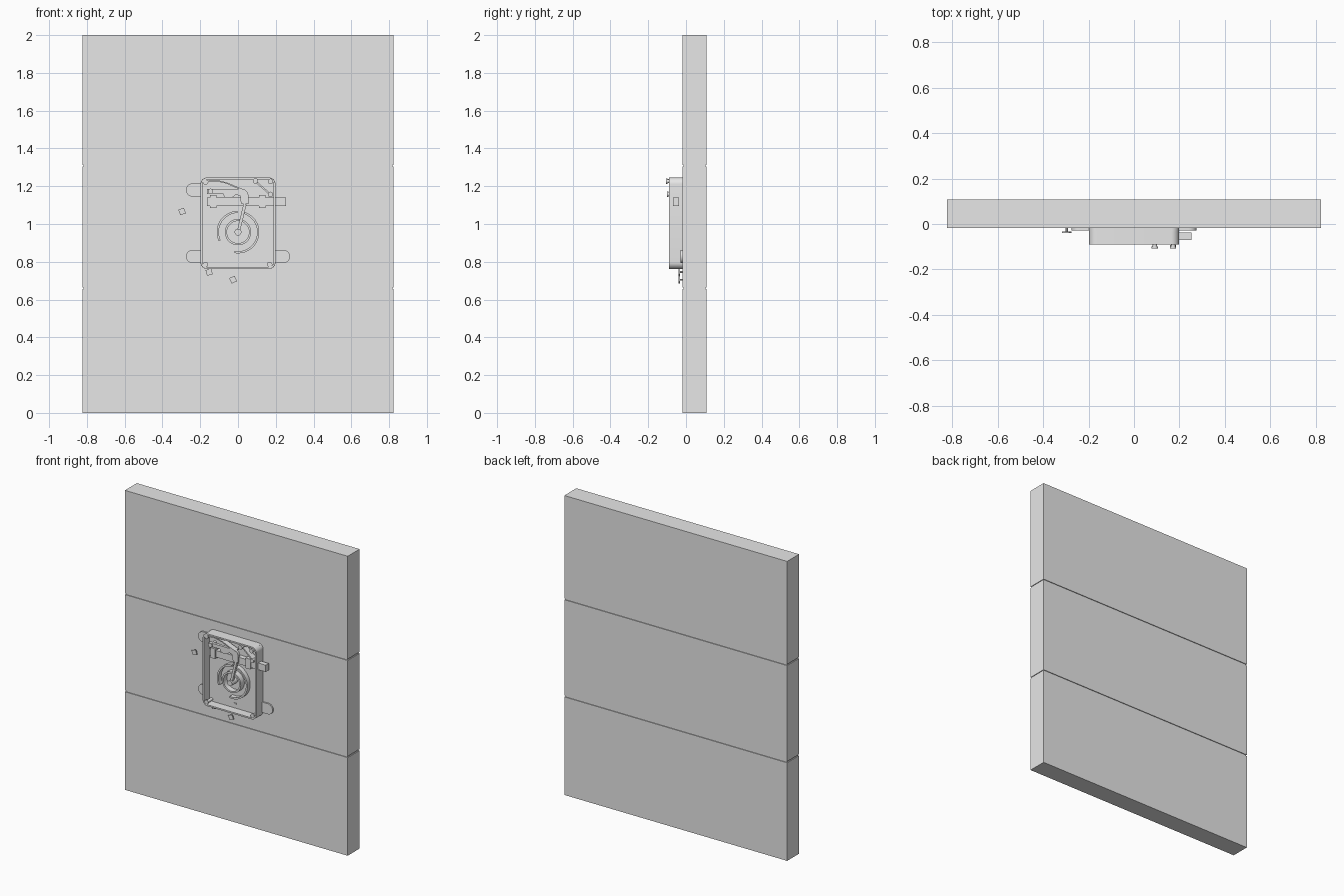
import bpy, bmesh
from math import sin, cos, pi, radians
from mathutils import Vector

cube = bpy.data.objects.get("Cube")
if cube:
    bpy.data.objects.remove(cube, do_unlink=True)

grey = bpy.data.materials.new("plain grey")
grey.use_nodes = True
grey.diffuse_color = (0.8, 0.8, 0.8, 1)
grey.node_tree.nodes["Principled BSDF"].inputs["Base Color"].default_value = (0.8, 0.8, 0.8, 1)


def extrude(name, points, faces, front, back, smooth=False):
    """Extrude flat faces lying in the xz plane from front to back."""
    bm = bmesh.new()
    verts = [bm.verts.new((p[0], front, p[1])) for p in points]
    flat = [bm.faces.new([verts[i] for i in f]) for f in faces]
    out = bmesh.ops.extrude_face_region(bm, geom=flat, use_keep_orig=True)
    moved = [g for g in out["geom"] if isinstance(g, bmesh.types.BMVert)]
    bmesh.ops.translate(bm, verts=moved, vec=(0, back - front, 0))
    bmesh.ops.recalc_face_normals(bm, faces=bm.faces)
    mesh = bpy.data.meshes.new(name)
    bm.to_mesh(mesh)
    bm.free()
    mesh.materials.append(grey)
    ob = bpy.data.objects.new(name, mesh)
    bpy.context.collection.objects.link(ob)
    if smooth:
        bpy.ops.object.select_all(action="DESELECT")
        ob.select_set(True)
        bpy.context.view_layer.objects.active = ob
        bpy.ops.object.shade_smooth_by_angle(angle=radians(35))
    return ob


def prism(name, points, front, back, smooth=False):
    return extrude(name, points, [range(len(points))], front, back, smooth)


def box(name, x0, x1, z0, z1, front, back):
    return prism(name, [(x0, z0), (x1, z0), (x1, z1), (x0, z1)], front, back)


def arc(x, z, r, a0, a1, n):
    return [(x + r * cos(radians(a0 + (a1 - a0) * i / n)),
             z + r * sin(radians(a0 + (a1 - a0) * i / n))) for i in range(n + 1)]


def disc(name, x, z, r, front, back, n=20):
    return prism(name, arc(x, z, r, 0, 360, n)[:-1], front, back, True)


def band(name, path, width, front, back, closed=False):
    """A strip of even width that follows a path."""
    pts = [Vector(p) for p in path]
    n = len(pts)
    left, right = [], []
    for i, p in enumerate(pts):
        a = pts[i - 1] if closed or i else p
        b = pts[(i + 1) % n] if closed or i < n - 1 else p
        d = (b - a).normalized()
        side = Vector((-d.y, d.x)) * width / 2
        left.append(p + side)
        right.append(p - side)
    faces = [(i, (i + 1) % n, n + (i + 1) % n, n + i) for i in range(n if closed else n - 1)]
    return extrude(name, left + right, faces, front, back, True)


def rounded(x0, x1, z0, z1, r):
    return (arc(x1 - r, z1 - r, r, 0, 90, 8) + arc(x0 + r, z1 - r, r, 90, 180, 8)
            + arc(x0 + r, z0 + r, r, 180, 270, 8) + arc(x1 - r, z0 + r, r, 270, 360, 8))


# Door boards
WALL = -0.018
for name, low, high in (("lower", 0, 0.655), ("middle", 0.664, 1.304), ("upper", 1.313, 2)):
    box(name + "_board", -0.823, 0.823, low, high, WALL, 0.108)
box("board_core", -0.818, 0.818, 0.64, 1.33, WALL + 0.005, 0.103)

# Lock case: back plate and raised rim
prism("case_plate", rounded(-0.198, 0.198, 0.762, 1.246, 0.034), -0.032, WALL, True)
band("case_rim", rounded(-0.193, 0.193, 0.767, 1.241, 0.03), 0.01, -0.09, WALL, True)

# Mounting ears with rounded ends
for name, side, z in (("upper_right", -1, 1.18), ("lower_right", -1, 0.828), ("lower_left", 1, 0.828)):
    end = [(side * x, zz) for x, zz in arc(0.24, z, 0.035, -90, 90, 12)]
    prism(name + "_ear", [(side * 0.19, z - 0.035)] + end + [(side * 0.19, z + 0.035)],
          -0.028, WALL, True)

# Square-headed nails
for i, (x, z, turn) in enumerate(((-0.296, 1.066, 65), (-0.153, 0.745, 60), (-0.026, 0.705, 68))):
    prism("nail_head_%d" % i, arc(x, z, 0.022, turn, turn + 360, 4)[:-1], -0.04, -0.033)
    disc("nail_shank_%d" % i, x, z, 0.005, -0.034, WALL, 8)

# Sliding bolt and its guides
box("bolt", -0.165, 0.254, 1.095, 1.14, -0.07, -0.038)
for name, x in (("right", -0.132), ("left", 0.128)):
    box(name + "_bolt_guide", x - 0.017, x + 0.017, 1.085, 1.153, -0.077, -0.03)
box("bolt_stop", -0.07, -0.04, 1.135, 1.158, -0.07, -0.038)

# Tumbler with a hooked end, resting above the bolt
hook = arc(0.02, 1.15, 0.035, 90, 0, 8)
prism("tumbler", [(-0.165, 1.185)] + hook + [(0.055, 1.105), (0.02, 1.105), (0.012, 1.125),
      (0.012, 1.148), (-0.01, 1.156), (-0.03, 1.14), (-0.07, 1.14), (-0.08, 1.162),
      (-0.165, 1.16)], -0.078, -0.06, True)

# Curved leaf spring and slanted strut
band("leaf_spring", [(-0.18, 1.215), (-0.15, 1.228), (-0.11, 1.229), (-0.06, 1.217),
     (-0.01, 1.195), (0.035, 1.178)], 0.007, -0.082, -0.045)
band("strut", [(0.092, 1.226), (0.172, 1.156)], 0.009, -0.09, -0.05)

# Key wards, hub and key post
HUB = 0.957
for i, (a0, a1) in enumerate(((-100, 76), (92, 205))):
    band("outer_ward_%d" % i, arc(0, HUB, 0.107, a0, a1, 36), 0.011, -0.062, -0.03)
band("inner_ward", arc(0, HUB, 0.064, 0, 360, 40)[:-1], 0.011, -0.07, -0.03, True)
disc("hub", 0, HUB, 0.018, -0.088, -0.03)
band("throw_lever", [(0.005, HUB + 0.015), (0.037, 1.105)], 0.016, -0.078, -0.06)
box("key_slot", -0.011, 0.011, 0.8, 0.807, -0.036, -0.03)

# Rivets
for i, (x, z, front) in enumerate(((-0.172, 1.222, -0.088), (0.092, 1.228, -0.107),
                                   (0.172, 1.226, -0.107), (0.172, 1.157, -0.1),
                                   (-0.172, 0.786, -0.088), (0.168, 0.786, -0.088),
                                   (-0.145, 1.173, -0.088))):
    disc("rivet_%d" % i, x, z, 0.01, front + 0.006, -0.03, 16)
    disc("rivet_head_%d" % i, x, z, 0.014, front, front + 0.008, 16)
